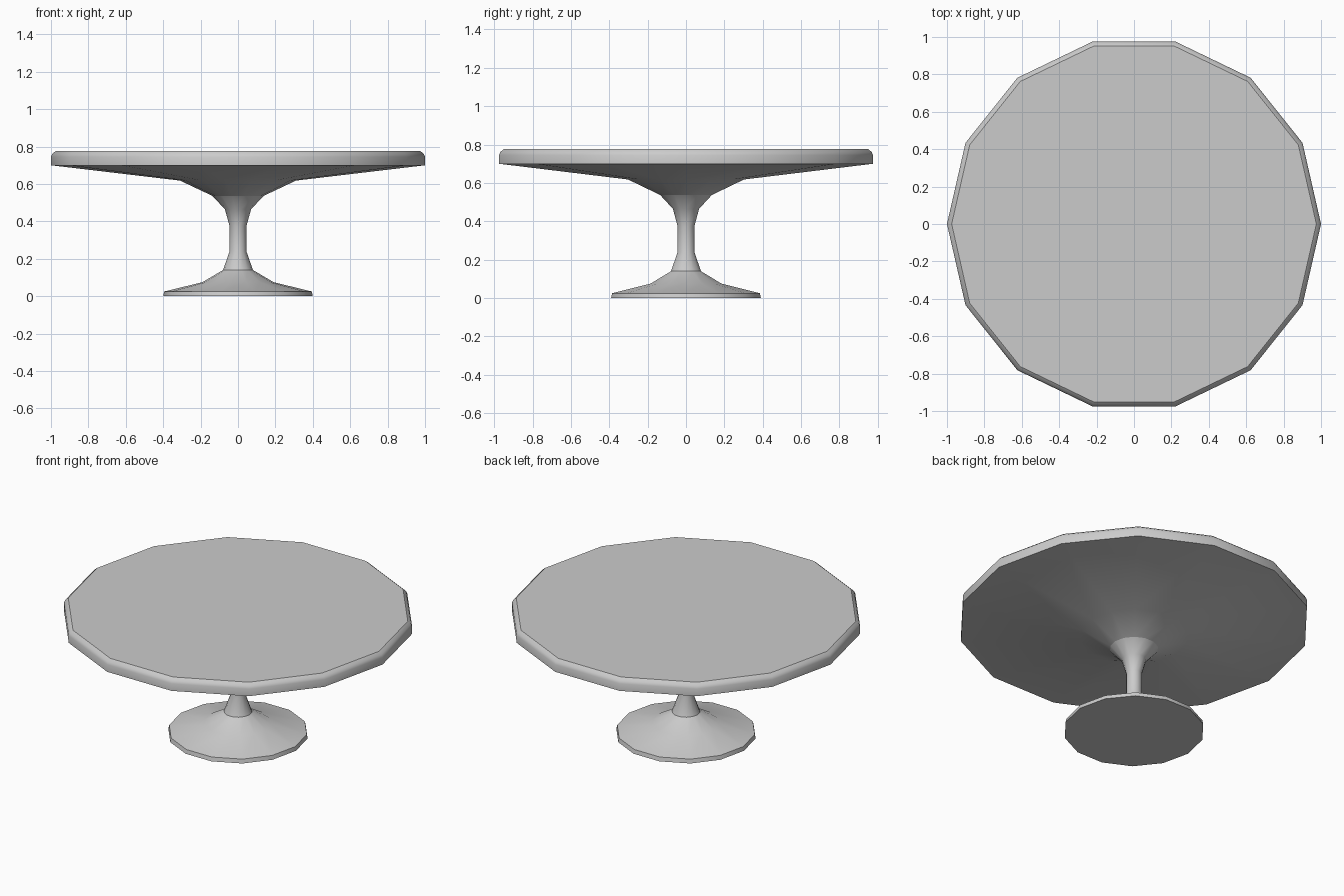
import bpy, bmesh, math

if "Cube" in bpy.data.objects:
    bpy.data.objects.remove(bpy.data.objects["Cube"])

SIDES = 14


def lathe(name, profile, cap_bottom=False, cap_top=False, angle=35):
    """Revolve (radius, height) points, listed bottom to top, around z."""
    bm = bmesh.new()
    rings = []
    for r, z in profile:
        rings.append([bm.verts.new((r * math.cos(2 * math.pi * i / SIDES),
                                    r * math.sin(2 * math.pi * i / SIDES), z))
                      for i in range(SIDES)])
    for lo, hi in zip(rings, rings[1:]):
        for i in range(SIDES):
            j = (i + 1) % SIDES
            bm.faces.new((lo[i], lo[j], hi[j], hi[i]))
    if cap_bottom:
        bm.faces.new(rings[0][::-1])
    if cap_top:
        bm.faces.new(rings[-1])
    mesh = bpy.data.meshes.new(name)
    bm.to_mesh(mesh)
    bm.free()
    obj = bpy.data.objects.new(name, mesh)
    bpy.context.collection.objects.link(obj)
    bpy.ops.object.select_all(action='DESELECT')
    obj.select_set(True)
    bpy.context.view_layer.objects.active = obj
    bpy.ops.object.shade_smooth_by_angle(angle=math.radians(angle))
    return obj


# Flared foot
lathe("foot", [(0.40, 0), (0.395, 0.025), (0.19, 0.075), (0.08, 0.14)],
      cap_bottom=True)

# Slim waisted stem
lathe("stem", [(0.08, 0.14), (0.045, 0.24), (0.045, 0.375),
               (0.07, 0.465), (0.138, 0.537)])

# Table top with sloping underside and softened rim
lathe("table_top", [(0.138, 0.537), (0.31, 0.618), (1.0, 0.70), (1.0, 0.745),
                    (0.993, 0.761), (0.975, 0.776)], cap_top=True)
